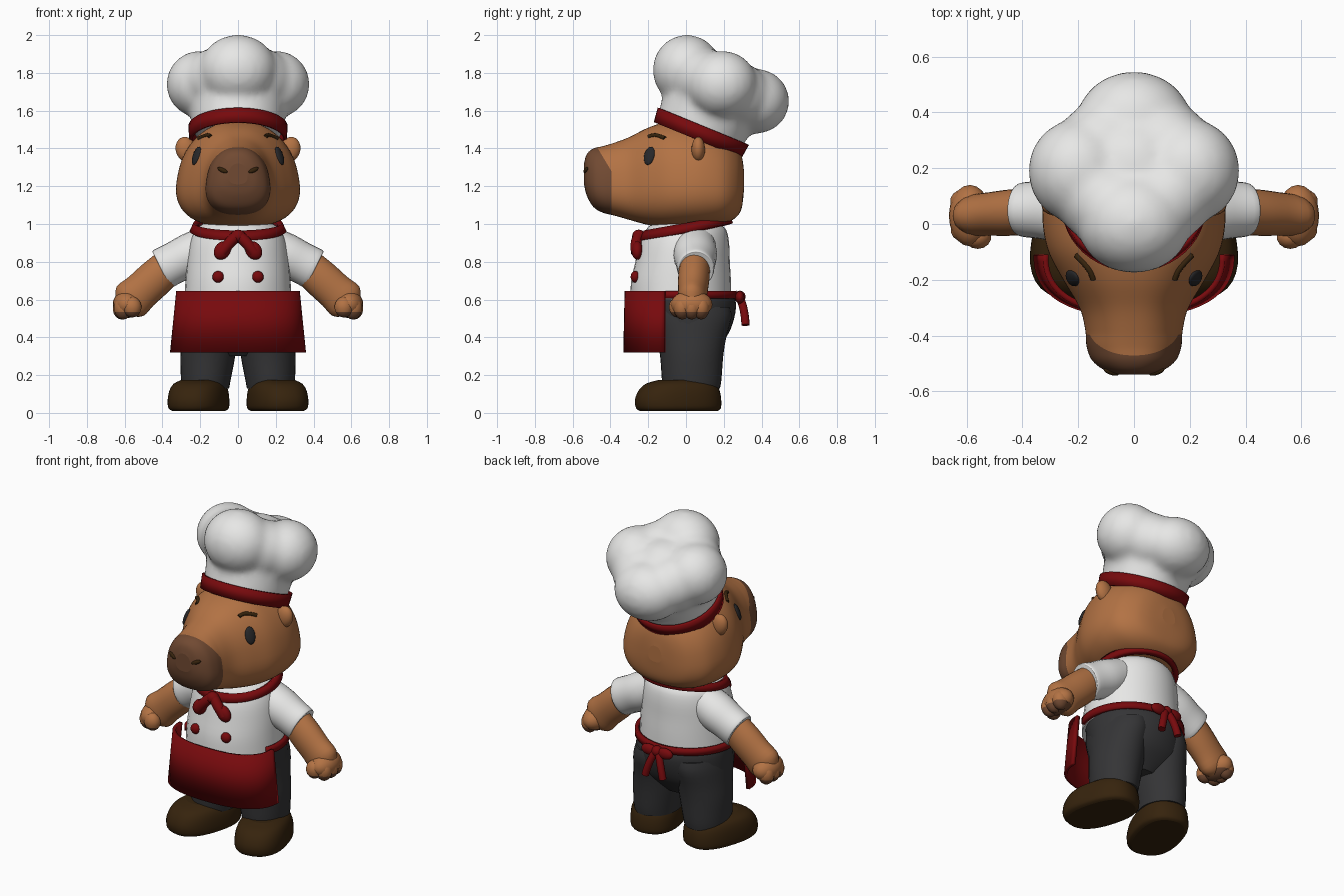
import bpy, bmesh, math
from mathutils import Vector, Matrix
from mathutils.bvhtree import BVHTree

if "Cube" in bpy.data.objects:
    bpy.data.objects.remove(bpy.data.objects["Cube"])

COLOURS = {
    "fur_brown": (0.45, 0.17, 0.058), "nose_brown": (0.165, 0.068, 0.032),
    "cloth_white": (0.82, 0.82, 0.81), "apron_red": (0.185, 0.003, 0.004),
    "trouser_grey": (0.035, 0.035, 0.037), "shoe_brown": (0.037, 0.017, 0.004),
    "eye_black": (0.02, 0.02, 0.022),
}
MATS = {}
for key, rgb in COLOURS.items():
    MATS[key] = bpy.data.materials.new(key)
    MATS[key].diffuse_color = (*rgb, 1)


def finish(name, bm, *mats, rule=None, cuts=()):
    """Smooth object from a bmesh; cuts give clean colour edges, rule(centre) picks material 2."""
    for co, no in cuts:
        bmesh.ops.bisect_plane(bm, geom=bm.verts[:] + bm.edges[:] + bm.faces[:], plane_co=co, plane_no=no)
    bmesh.ops.recalc_face_normals(bm, faces=bm.faces)
    for f in bm.faces:
        f.smooth = len(f.verts) < 8
        if rule and rule(f.calc_center_median()):
            f.material_index = 1
    me = bpy.data.meshes.new(name)
    bm.to_mesh(me)
    bm.free()
    for m in mats:
        me.materials.append(MATS[m])
    ob = bpy.data.objects.new(name, me)
    bpy.context.collection.objects.link(ob)
    return ob


def sgn_pow(v, p):
    return math.copysign(abs(v) ** p, v)


def catmull(rows, sub):
    out = []
    for i in range(len(rows) - 1):
        p = [rows[max(0, min(len(rows) - 1, i + d))] for d in (-1, 0, 1, 2)]
        for k in range(sub):
            t = k / sub
            out.append([0.5 * (2 * b + (c - a) * t + (2 * a - 5 * b + 4 * c - d) * t * t
                               + (3 * b - a - 3 * c + d) * t ** 3) for a, b, c, d in zip(*p)])
    return out + [list(rows[-1])]


def loft(name, rows, *mats, place=lambda v: v, n=32, sub=3, p=1.0, pear=0.0, rule=None, cuts=()):
    """Rows are (height, centre x, centre y, radius x, radius y)."""
    bm = bmesh.new()
    rings = []
    for t, cx, cy, rx, ry in catmull(rows, sub):
        ring = []
        for i in range(n):
            a = 2 * math.pi * i / n
            c, s = sgn_pow(math.cos(a), p), sgn_pow(math.sin(a), p)
            ring.append(bm.verts.new(place(Vector((cx + rx * c * (1 - pear * s), cy + ry * s, t)))))
        rings.append(ring)
    for r, q in zip(rings, rings[1:]):
        for i in range(n):
            bm.faces.new((r[i], r[(i + 1) % n], q[(i + 1) % n], q[i]))
    bm.faces.new(rings[0])
    bm.faces.new(rings[-1])
    return finish(name, bm, *mats, rule=rule, cuts=cuts)


def blob(bm, centre, radii, rot=Matrix(), seg=20):
    m = Matrix.Translation(centre) @ rot.to_4x4() @ Matrix.Diagonal((*radii, 1))
    bmesh.ops.create_uvsphere(bm, u_segments=seg, v_segments=seg // 2 + 2, radius=1, matrix=m)


def ball(name, mat, centre, radii, rot=Matrix()):
    bm = bmesh.new()
    blob(bm, centre, radii, rot)
    return finish(name, bm, mat)


def strip(name, mat, low, high, a0=0, a1=360, p=1.0, tilt=0.0, thick=0.02):
    """Curved cloth band between two arcs (z, centre y, radius x, radius y)."""
    bm, n, grid = bmesh.new(), 48, []
    for z, cy, rx, ry in (low, high):
        row = []
        for i in range(n + 1):
            a = math.radians(a0 + (a1 - a0) * i / n)
            y = cy + ry * sgn_pow(math.sin(a), p)
            row.append(bm.verts.new((rx * sgn_pow(math.cos(a), p), y, z + tilt * (y - cy))))
        grid.append(row)
    for i in range(n):
        bm.faces.new((grid[0][i], grid[0][i + 1], grid[1][i + 1], grid[1][i]))
    bmesh.ops.remove_doubles(bm, verts=bm.verts, dist=1e-4)
    ob = finish(name, bm, mat)
    mod = ob.modifiers.new("thickness", 'SOLIDIFY')
    mod.thickness, mod.offset = thick, 0


def tube(name, mat, pts, radius):
    cu = bpy.data.curves.new(name, 'CURVE')
    cu.dimensions, cu.bevel_depth, cu.use_fill_caps = '3D', radius, True
    sp = cu.splines.new('NURBS')
    sp.points.add(len(pts) - 1)
    for q, co in zip(sp.points, pts):
        q.co = (*co, 1)
    sp.use_endpoint_u, sp.order_u = True, 3
    cu.materials.append(MATS[mat])
    bpy.context.collection.objects.link(bpy.data.objects.new(name, cu))


# Head, lofted from muzzle to nape as (y, bottom, top, half width)
rows = [(-.54, 1.21, 1.32, .05), (-.525, 1.15, 1.37, .10), (-.49, 1.09, 1.40, .145),
        (-.44, 1.06, 1.412, .165), (-.38, 1.045, 1.43, .17), (-.30, 1.022, 1.46, .19),
        (-.20, .995, 1.51, .247), (-.10, .98, 1.54, .298), (0, .978, 1.54, .318), (.10, .982, 1.53, .315),
        (.20, 1.0, 1.48, .285), (.265, 1.035, 1.42, .22), (.295, 1.085, 1.36, .145), (.307, 1.18, 1.28, .045)]
head = loft("head", [(y, 0, (a + b) / 2, w, (b - a) / 2) for y, a, b, w in rows], "fur_brown", "nose_brown",
            place=lambda v: Vector((v.x, v.z, v.y)), n=64, sub=5, p=.83, pear=.17,
            cuts=(((0, -.395, 0), (0, 1, 0)), ((0, -.395, 1.28), (0, 1, .6))),
            rule=lambda c: c.y < -.395 - .6 * max(0, c.z - 1.28))
skin = BVHTree.FromPolygons([v.co for v in head.data.vertices], [f.vertices[:] for f in head.data.polygons])


def on_head(name, mat, point, radii, roll=0.0):
    """Flat oval lying on the head surface nearest to a point."""
    co, no = skin.find_nearest(point)[:2]
    ball(name, mat, co, radii, no.to_track_quat('Y', 'Z').to_matrix() @ Matrix.Rotation(roll, 3, 'Y'))


# Hat: tilted crown merged with puffy lobes
tilt = Matrix.Rotation(math.radians(-22.5), 4, 'X')
bm = bmesh.new()
bmesh.ops.create_cone(bm, cap_ends=True, segments=40, radius1=.238, radius2=.265, depth=.24,
                      matrix=Matrix.Translation((0, .112, 1.585)) @ tilt)
for centre, radii in (((0, .005, 1.815), (.205, .182, .187)), ((0, .37, 1.65), (.205, .177, .172)),
                      ((.2, .19, 1.74), (.18, .187, .178)), ((-.2, .19, 1.74), (.18, .187, .178)),
                      ((.11, .09, 1.77), (.17, .16, .165)), ((-.11, .09, 1.77), (.17, .16, .165)),
                      ((.11, .28, 1.69), (.17, .16, .165)), ((-.11, .28, 1.69), (.17, .16, .165)),
                      ((0, .19, 1.73), (.2, .2, .17))):
    blob(bm, centre, radii, seg=32)
hat = finish("hat_crown", bm, "cloth_white")
mod = hat.modifiers.new("merge", 'REMESH')
mod.mode, mod.voxel_size, mod.use_smooth_shade = 'VOXEL', .02, True
mod = hat.modifiers.new("soften", 'SMOOTH')
mod.factor, mod.iterations = .5, 10
strip("hat_band", "apron_red", (1.445, .062, .25, .225), (1.518, .092, .255, .234), tilt=-.41, thick=.016)

# Torso, hips and collar
loft("shirt", [(.60, 0, -.028, .285, .268), (.70, 0, -.026, .278, .264), (.80, 0, -.018, .27, .25),
               (.90, 0, -.008, .255, .236), (.97, 0, 0, .225, .212), (1.01, 0, 0, .17, .17)], "cloth_white")
loft("hips", [(.30, 0, .025, .12, .10), (.36, 0, .025, .24, .155), (.42, 0, .02, .282, .205),
              (.50, 0, .015, .287, .24), (.58, 0, .005, .287, .26), (.63, 0, -.01, .28, .255)], "trouser_grey")
strip("neckerchief", "apron_red", (.955, 0, .243, .235), (1.0, .005, .222, .215), tilt=.19, thick=.03)
ball("neckerchief_knot", "apron_red", (0, -.25, .935), (.04, .035, .035))

# Apron, waistband and back bow
strip("apron", "apron_red", (.32, -.11, .35, .212), (.645, -.11, .317, .205), 180, 360, p=.82)
strip("apron_waistband", "apron_red", (.605, -.02, .295, .282), (.645, -.02, .295, .276), -20, 200, thick=.022)
ball("bow_knot", "apron_red", (0, .285, .615), (.032, .03, .032))

for s in (-1, 1):
    side = "left" if s > 0 else "right"

    def mirror(x, y, z):
        return Vector((s * x, y, z))

    def along(start, end):
        # frame whose z runs from start to end
        d = Vector(end) - Vector(start)
        m = Matrix.Translation(start) @ d.to_track_quat('Z', 'Y').to_matrix().to_4x4()
        return lambda v: mirror(*(m @ v))

    # Face details
    on_head(side + "_eye", "eye_black", mirror(.213, -.19, 1.358), (.031, .014, .051))
    on_head(side + "_nostril", "shoe_brown", mirror(.082, -.53, 1.285), (.03, .01, .012), s * .4)
    tube(side + "_brow", "shoe_brown", [skin.find_nearest(mirror(*q))[0] for q in
                                        ((.14, -.195, 1.455), (.155, -.18, 1.475), (.18, -.15, 1.478),
                                         (.215, -.115, 1.46))], .011)
    ball(side + "_ear", "fur_brown", mirror(.276, .065, 1.395), (.054, .036, .067),
         Matrix.Rotation(s * .25, 3, 'Y'))

    # Neckerchief ends and buttons
    tube(side + "_neckerchief_tail", "apron_red", [mirror(.01, -.25, .935), mirror(.05, -.27, .9),
                                                   mirror(.085, -.262, .85)], .03)
    ball(side + "_neckerchief_tip", "apron_red", mirror(.083, -.258, .86), (.042, .03, .052),
         Matrix.Rotation(s * -.6, 3, 'Y'))
    ball(side + "_button", "apron_red", mirror(.105, -.268, .72), (.031, .025, .031))

    # Bow loops and tails at the back
    ball(side + "_bow_loop", "apron_red", mirror(.055, .285, .612), (.052, .024, .033))
    tube(side + "_bow_tail", "apron_red", [mirror(.01, .285, .61), mirror(.04, .312, .55),
                                           mirror(.06, .315, .465)], .022)

    # Sleeve, arm and paw
    loft(side + "_sleeve", [(0, 0, 0, .11, .11), (.1, 0, 0, .115, .115), (.19, 0, 0, .104, .11),
                            (.262, 0, 0, .097, .11), (.268, 0, 0, .088, .1)], "cloth_white",
         place=along((.165, .048, .88), (.415, .052, .755)), n=24)
    loft(side + "_arm", [(0, 0, 0, .082, .095), (.08, 0, 0, .083, .1), (.18, 0, 0, .078, .1),
                         (.26, 0, 0, .072, .105), (.31, 0, 0, .045, .06)], "fur_brown",
         place=along((.38, .045, .765), (.60, .03, .565)), n=24)
    bm = bmesh.new()
    blob(bm, mirror(.588, .03, .575), (.075, .11, .073))
    for x, y in ((.61, .08), (.615, .03), (.608, -.02)):
        blob(bm, mirror(x, y, .556), (.05, .045, .062), seg=14)
    blob(bm, mirror(.56, -.045, .56), (.05, .045, .055), seg=14)
    finish(side + "_paw", bm, "fur_brown", "nose_brown", cuts=(((0, 0, .535), (0, 0, 1)),),
           rule=lambda c: c.z < .535)

    # Trouser leg
    loft(side + "_leg", [(.13, s * .172, .03, .125, .15), (.18, s * .17, .03, .132, .158),
                         (.30, s * .16, .03, .145, .167), (.40, s * .15, .028, .145, .185),
                         (.5, s * .14, .02, .143, .22), (.56, s * .13, .01, .14, .225)], "trouser_grey")

    # Shoe, toe turned outward
    turn = Matrix.Translation((s * .208, -.038, 0)) @ Matrix.Rotation(s * .28, 4, 'Z')
    loft(side + "_shoe", [(.01, 0, 0, .125, .208), (.025, 0, -.002, .146, .226), (.07, 0, -.004, .149, .23),
                          (.12, 0, .002, .142, .215), (.155, 0, .012, .124, .185), (.175, 0, .03, .09, .135)],
         "shoe_brown", place=lambda v: turn @ v, p=.82)

for m in bpy.data.materials:
    if m.users and not m.is_grease_pencil:
        m.use_nodes = True
        m.node_tree.nodes["Principled BSDF"].inputs["Base Color"].default_value = m.diffuse_color
